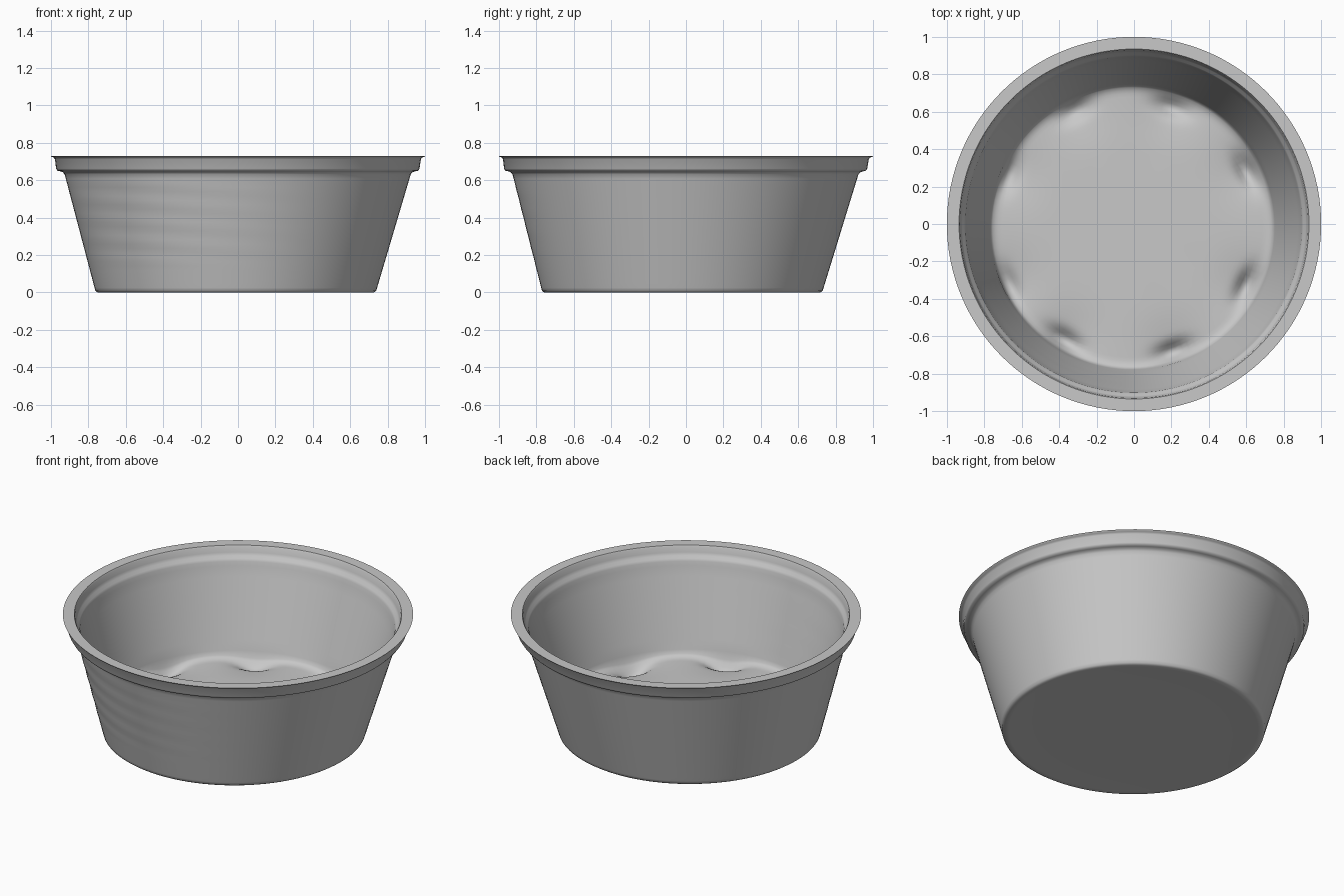
import bpy
import bmesh
import math
from mathutils import Vector

SIDES = 128
HEIGHT = 0.73

cube = bpy.data.objects.get("Cube")
if cube:
    bpy.data.objects.remove(cube, do_unlink=True)

grey = bpy.data.materials.new("plain grey")
grey.use_nodes = True
colour = (0.58, 0.58, 0.58, 1)
grey.diffuse_color = colour
grey.node_tree.nodes["Principled BSDF"].inputs["Base Color"].default_value = colour


def steps(start, end, count):
    """Evenly spaced profile points from start up to, but not including, end."""
    a, b = Vector(start), Vector(end)
    return [tuple(a.lerp(b, i / count)) for i in range(count)]


def lathe(name, profile, shape):
    """Spin a profile of (radius, z) points, then reshape each point."""
    bm = bmesh.new()
    rings = []
    for r, z in profile:
        if r == 0:
            rings.append([bm.verts.new((0, 0, z))] * SIDES)
            continue
        ring = []
        for i in range(SIDES):
            a = math.tau * i / SIDES
            ring.append(bm.verts.new((r * math.cos(a), r * math.sin(a), z)))
        rings.append(ring)
    for low, high in zip(rings, rings[1:]):
        for i in range(SIDES):
            j = (i + 1) % SIDES
            quad = dict.fromkeys((low[i], low[j], high[j], high[i]))
            bm.faces.new(list(quad))
    for v in bm.verts:
        v.co = shape(v.co.copy())
    bmesh.ops.recalc_face_normals(bm, faces=bm.faces)
    mesh = bpy.data.meshes.new(name)
    bm.to_mesh(mesh)
    bm.free()
    mesh.materials.append(grey)
    obj = bpy.data.objects.new(name, mesh)
    bpy.context.collection.objects.link(obj)
    bpy.ops.object.select_all(action="DESELECT")
    obj.select_set(True)
    bpy.context.view_layer.objects.active = obj
    bpy.ops.object.shade_smooth_by_angle(angle=math.radians(55))
    return obj


# Hollows around the edge of the floor: x, y, depth
HOLLOWS = [(0.61, 0.30, 0.06), (0.61, -0.31, 0.06), (0.21, 0.64, 0.05),
           (-0.30, 0.62, 0.04), (-0.36, -0.60, 0.06), (0.22, -0.66, 0.06),
           (-0.65, 0.28, 0.04), (-0.66, -0.30, 0.04)]


def shape_tub(p):
    r = math.hypot(p.x, p.y)
    # Broad dips in the floor, each with a deeper oval pit
    if 0.05 < p.z < 0.13 and r < 0.757:
        drop = 0
        for x, y, depth in HOLLOWS:
            out = Vector((x, y)).normalized()
            d = Vector((p.x - x, p.y - y))
            along = d.dot(Vector((-out.y, out.x))) / 0.09
            across = d.dot(out) / 0.045
            drop += depth * math.exp(-along ** 2 - across ** 2)
            drop += 0.02 * math.exp(-(d.length / 0.16) ** 2)
        p.z = max(0.02, p.z - drop)
    # Faint creases on the front right of the wall
    facing = max(0, -(p.x * 0.6 + p.y * 0.8) / max(r, 0.01))
    if 0.15 < p.z < 0.6 and r > 0.75:
        push = 0.0015 * facing ** 4 * math.sin(p.z * 60 + p.x * 4)
        p.x *= 1 + push
        p.y *= 1 + push
    # The base sits slightly off the centre of the rim
    lean = 1 - p.z / HEIGHT
    p.x -= 0.012 * lean
    p.y -= 0.02 * lean
    return p


# Base and outer wall
tub_profile = [(0, 0.004), (0.5, 0.004), (0.71, 0.002), (0.738, 0), (0.75, 0.008)]
tub_profile += steps((0.755, 0.025), (0.925, 0.632), 26)
# Rim with a rolled lower edge, a thin flange and an inner ledge
tub_profile += [(0.925, 0.632), (0.935, 0.643), (0.95, 0.648), (0.964, 0.651),
                (0.971, 0.662), (0.978, 0.713), (0.986, 0.722), (0.998, 0.726),
                (1.0, HEIGHT), (0.935, HEIGHT), (0.93, 0.722), (0.925, 0.69),
                (0.918, 0.672), (0.905, 0.66), (0.899, 0.645)]
# Inner wall and floor
tub_profile += steps((0.895, 0.62), (0.762, 0.15), 8)
tub_profile += [(0.762, 0.15), (0.755, 0.129), (0.745, 0.12), (0.73, 0.114)]
tub_profile += steps((0.715, 0.111), (0.40, 0.11), 16)
tub_profile += [(0.40, 0.11), (0.2, 0.11), (0, 0.11)]
lathe("round_tub", tub_profile, shape_tub)
